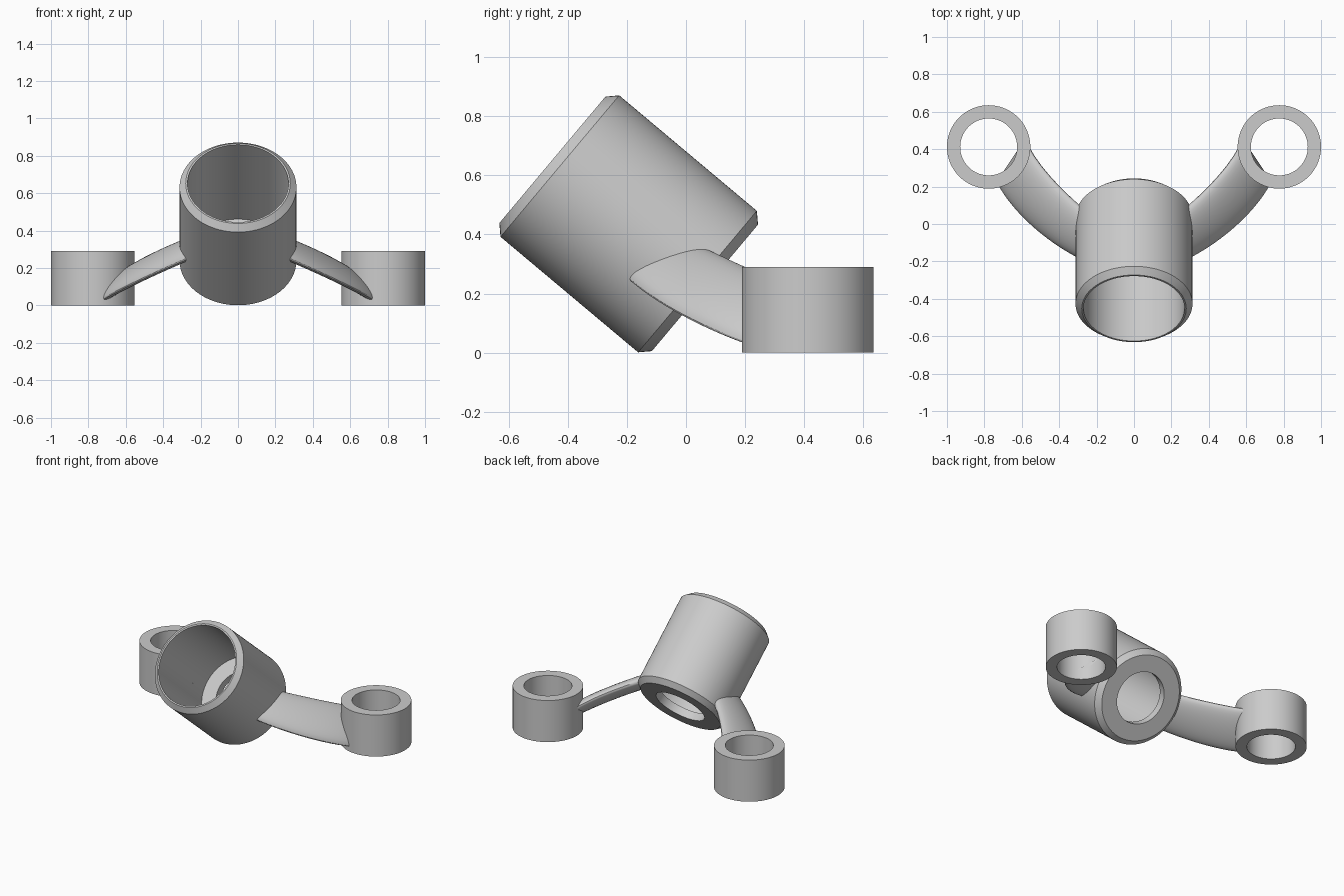
import bpy, bmesh, math
from mathutils import Vector
from mathutils.geometry import interpolate_bezier

if "Cube" in bpy.data.objects:
    bpy.data.objects.remove(bpy.data.objects["Cube"])

grey = bpy.data.materials.new("plain grey")
grey.diffuse_color = (0.6, 0.6, 0.6, 1)
grey.use_nodes = True
grey.node_tree.nodes["Principled BSDF"].inputs["Base Color"].default_value = grey.diffuse_color


def finish(name, bm, loc=(0, 0, 0), rot=(0, 0, 0)):
    bmesh.ops.recalc_face_normals(bm, faces=bm.faces)
    mesh = bpy.data.meshes.new(name)
    bm.to_mesh(mesh)
    bm.free()
    mesh.materials.append(grey)
    ob = bpy.data.objects.new(name, mesh)
    bpy.context.collection.objects.link(ob)
    ob.location, ob.rotation_euler = loc, rot
    bpy.ops.object.select_all(action='DESELECT')
    ob.select_set(True)
    bpy.context.view_layer.objects.active = ob
    bpy.ops.object.shade_smooth_by_angle(angle=math.radians(30))
    return ob


def bridge(bm, a, b):
    n = len(a)
    for i in range(n):
        bm.faces.new((a[i], a[(i + 1) % n], b[(i + 1) % n], b[i]))


def lathe(name, profile, loc, rot=(0, 0, 0), sides=96):
    """Spin a closed (radius, z) profile into a hollow ring."""
    bm = bmesh.new()
    loops = []
    for s in range(sides):
        a = 2 * math.pi * s / sides
        loops.append([bm.verts.new((r * math.cos(a), r * math.sin(a), z)) for r, z in profile])
    for s in range(sides):
        bridge(bm, loops[s], loops[(s + 1) % sides])
    return finish(name, bm, loc, rot)


# Tilted cup: chamfered ends, wide bore, thin floor with a round hole
h, R, c = 0.337, 0.3125, 0.033
lathe("tilted_cup",
      [(0.17, -h), (R - c, -h), (R, c - h), (R, h - c), (R - c, h),
       (0.27, h), (0.27, 0.055 - h), (0.17, 0.055 - h)],
      (0, -0.194, 0.436), (math.radians(50), 0, 0))

RING = Vector((0.777, 0.412))


def arm(name, side):
    """Lens-shaped section swept between a front and a back edge curve."""
    front = interpolate_bezier(Vector((0.258, -0.20, 0.26)), Vector((0.42, -0.13, 0.19)),
                               Vector((0.64, 0.04, 0.09)), Vector((0.735, 0.225, 0.03)), 24)
    back = interpolate_bezier(Vector((0.29, 0.10, 0.32)), Vector((0.37, 0.17, 0.29)),
                              Vector((0.53, 0.32, 0.22)), Vector((0.58, 0.46, 0.165)), 24)
    bm = bmesh.new()
    loops = []
    for f, b in zip(front, back):
        loop = []
        for k in range(32):
            a = 2 * math.pi * k / 32
            p = (f + b) / 2 + (b - f) / 2 * math.cos(a)
            p.z += math.sin(a) * (0.06 if math.sin(a) > 0 else 0.04)
            # keep the arm end inside the ring wall, clear of the bore
            d = p.xy - RING
            if d.length < 0.19:
                p.xy = RING + d.normalized() * 0.19
            p.z = max(p.z, 0.012)
            loop.append(bm.verts.new((p.x * side, p.y, p.z)))
        loops.append(loop)
    for a, b in zip(loops, loops[1:]):
        bridge(bm, a, b)
    bm.faces.new(loops[0])
    bm.faces.new(loops[-1])
    finish(name, bm)


# Mounting rings and curved arms, mirrored left and right
for label, side in (("right", 1), ("left", -1)):
    lathe(label + "_ring", [(0.152, 0), (0.223, 0), (0.223, 0.29), (0.152, 0.29)],
          (side * RING.x, RING.y, 0))
    arm(label + "_arm", side)
